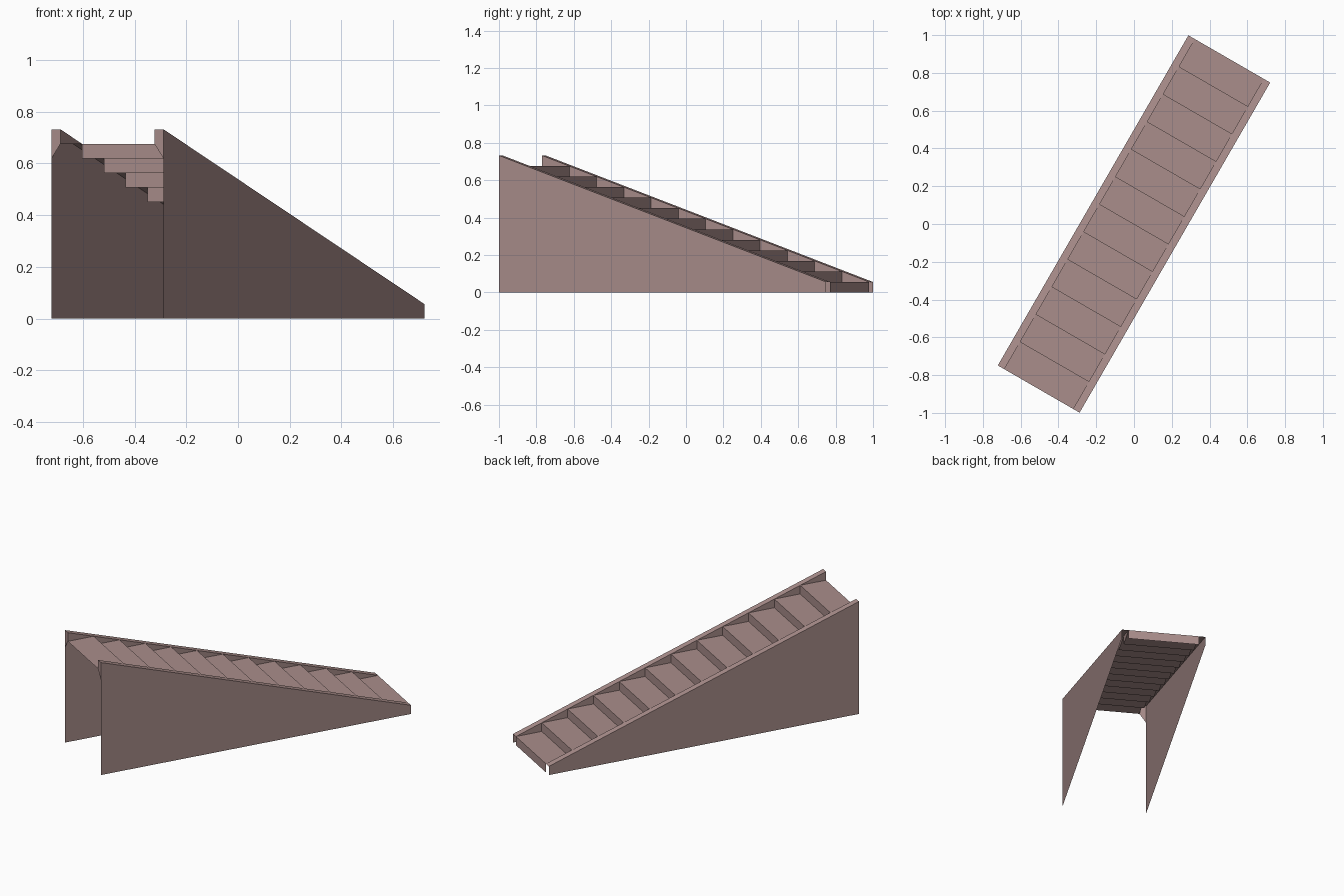
import bpy
import math

if "Cube" in bpy.data.objects:
    bpy.data.objects.remove(bpy.data.objects["Cube"])

STEPS = 12
HALF_LEN, HALF_W, RAIL = 1.009, 0.25, 0.04
RUN = 2 * HALF_LEN / STEPS
RISE = 0.0563
INNER = HALF_W - RAIL
TOP = (STEPS + 1) * RISE

mat = bpy.data.materials.new("pink_stone")
mat.diffuse_color = (0.40, 0.27, 0.26, 1)
mat.use_nodes = True
mat.node_tree.nodes["Principled BSDF"].inputs["Base Color"].default_value = mat.diffuse_color


def add_part(name, faces):
    """Make an object from a list of polygons, turned to the stair's heading."""
    verts, polys = [], []
    for f in faces:
        polys.append([len(verts) + i for i in range(len(f))])
        verts.extend(f)
    mesh = bpy.data.meshes.new(name)
    mesh.from_pydata(verts, [], polys)
    mesh.materials.append(mat)
    ob = bpy.data.objects.new(name, mesh)
    ob.rotation_euler.z = math.radians(-30)
    bpy.context.collection.objects.link(ob)


# Treads and risers: a stepped profile swept across the width (open underneath)
profile = [(HALF_LEN, 0)]
for i in range(STEPS):
    z = (i + 1) * RISE
    profile += [(HALF_LEN - i * RUN, z), (HALF_LEN - (i + 1) * RUN, z)]
add_part("steps", [
    [(INNER, *a), (-INNER, *a), (-INNER, *b), (INNER, *b)]
    for a, b in zip(profile, profile[1:])
])

# Side walls: outer sheet, sloping rail top, inner triangles above each tread
for name, m in (("right_side", 1), ("left_side", -1)):
    o, n = HALF_W, INNER
    faces = [
        [(o, HALF_LEN, 0), (o, HALF_LEN, RISE), (o, -HALF_LEN, TOP), (o, -HALF_LEN, 0)],
        [(o, HALF_LEN, RISE), (n, HALF_LEN, RISE), (n, -HALF_LEN, TOP), (o, -HALF_LEN, TOP)],
        # rail end at the upper landing
        [(n, -HALF_LEN, TOP - RISE), (o, -HALF_LEN, TOP - 2 * RISE),
         (o, -HALF_LEN, TOP), (n, -HALF_LEN, TOP)],
    ]
    for i in range(STEPS):
        y0, y1, z = HALF_LEN - i * RUN, HALF_LEN - (i + 1) * RUN, (i + 1) * RISE
        faces.append([(n, y0, z), (n, y1, z), (n, y1, z + RISE)])
    if m < 0:
        faces = [[(-x, y, z) for x, y, z in reversed(f)] for f in faces]
    add_part(name, faces)
